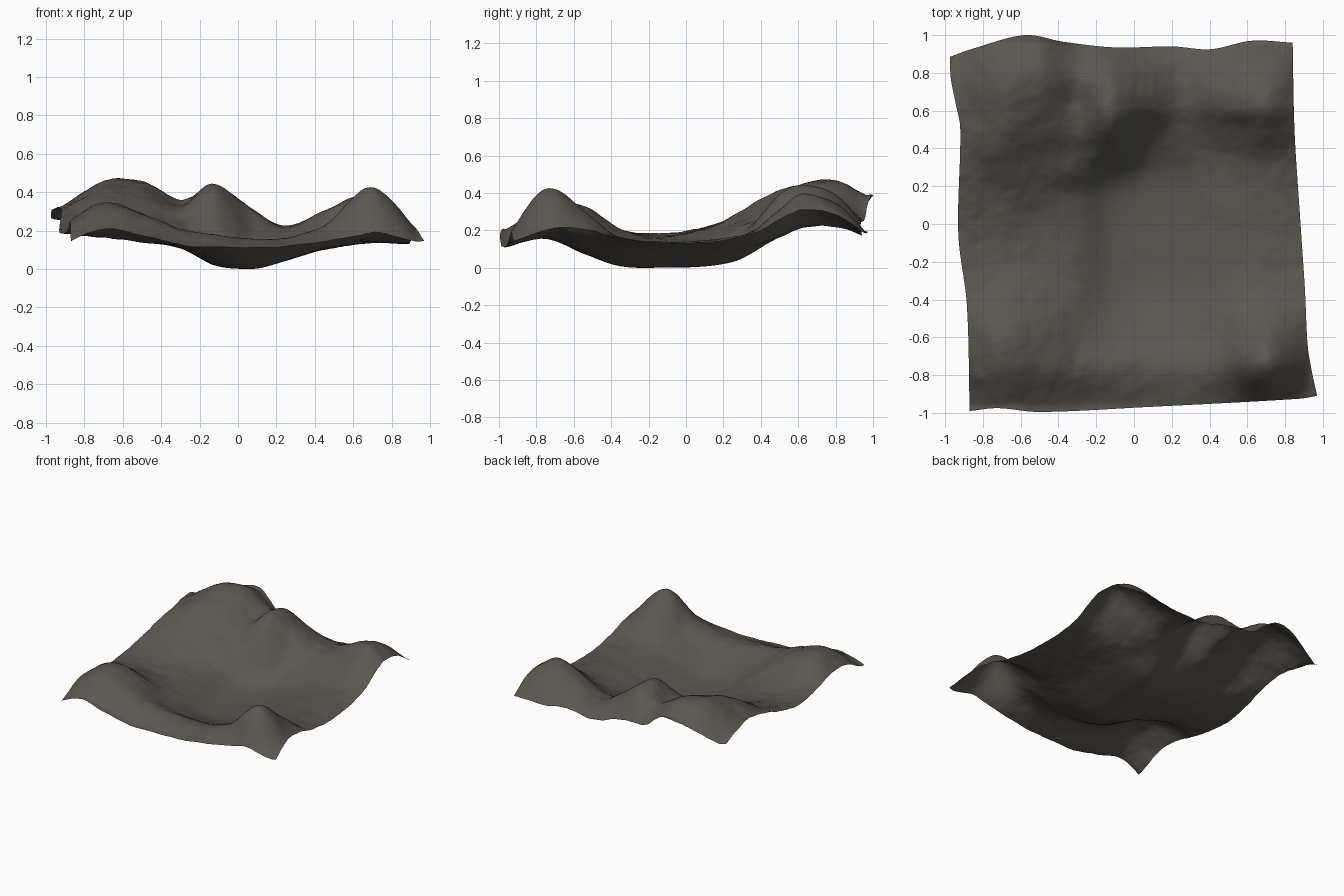
import bpy, bmesh
from mathutils import Vector, noise

N = 150  # grid cells per side


def spline(xs, ys, t):
    """Smooth curve through a few points, held constant past the ends."""
    n = len(xs)
    t = min(max(t, xs[0]), xs[-1])
    i = 0
    while i < n - 2 and t > xs[i + 1]:
        i += 1

    def slope(k):
        a, b = max(k - 1, 0), min(k + 1, n - 1)
        return (ys[b] - ys[a]) / (xs[b] - xs[a])

    h = xs[i + 1] - xs[i]
    s = (t - xs[i]) / h
    s2, s3 = s * s, s * s * s
    return ((2 * s3 - 3 * s2 + 1) * ys[i] + (s3 - 2 * s2 + s) * h * slope(i)
            + (3 * s2 - 2 * s3) * ys[i + 1] + (s3 - s2) * h * slope(i + 1))


# Terrain relief: a coarse set of cross-sections, front to back
X = [-.93, -.70, -.50, -.30, -.12, .08, .25, .45, .70, .93]
PROFILES = {
    -.96: [.12, .21, .17, .13, .115, .11, .12, .14, .155, .13],
    -.75: [.20, .33, .28, .21, .175, .16, .165, .23, .425, .20],
    -.55: [.20, .335, .27, .165, .095, .08, .10, .165, .31, .20],
    -.35: [.19, .21, .175, .125, .04, .01, .05, .115, .165, .155],
    -.10: [.185, .17, .14, .11, .02, .005, .045, .105, .14, .135],
    .15: [.225, .23, .19, .13, .035, .015, .05, .11, .15, .14],
    .27: [.265, .29, .25, .20, .105, .04, .07, .12, .165, .155],
    .38: [.29, .36, .30, .25, .25, .105, .115, .145, .21, .18],
    .50: [.31, .41, .37, .31, .39, .20, .165, .21, .31, .22],
    .62: [.32, .44, .42, .34, .44, .30, .215, .30, .40, .25],
    .80: [.30, .45, .46, .355, .39, .28, .225, .28, .35, .23],
    .96: [.23, .35, .39, .26, .22, .18, .17, .17, .20, .17],
}
Y = list(PROFILES)


def height(x, y):
    z = spline(Y, [spline(X, p, x) for p in PROFILES.values()], y)
    # fine erosion detail, calmer in the basin
    p = Vector((x * 6, y * 6, 3.7))
    return z + noise.fractal(p, 0.9, 2.0, 4) * 0.01 * min(1, z / .2)


# Uneven outline of the sheet
def left(v):
    return spline([0, .3, .5, .8, .87, .94, 1], [-.87, -.885, -.93, -.92, -.945, -.97, -.975], v)


def right(v):
    return spline([0, .06, .14, .3, .5, .75, 1], [.97, .945, .92, .905, .88, .85, .84], v)


def front(u):
    return spline([0, .08, .2, .5, .95, 1], [-.99, -.975, -.995, -.97, -.925, -.91], u)


def back(u):
    return spline([0, .07, .22, .33, .48, .65, .76, .88, 1],
                  [.885, .93, 1.0, .965, .935, .94, .925, .97, .96], u)


# Rock colour
mat = bpy.data.materials.new("dark_rock")
mat.diffuse_color = (.104, .094, .081, 1)

# Terrain sheet
bm = bmesh.new()
rows = []
for j in range(N + 1):
    v = j / N
    row = []
    for i in range(N + 1):
        u = i / N
        x = left(v) + (right(v) - left(v)) * u
        y = front(u) + (back(u) - front(u)) * v
        row.append(bm.verts.new((x, y, height(x, y))))
    rows.append(row)
for j in range(N):
    for i in range(N):
        f = bm.faces.new((rows[j][i], rows[j][i + 1], rows[j + 1][i + 1], rows[j + 1][i]))
        f.smooth = True

# Rest the lowest point on the ground
low = min(w.co.z for w in bm.verts)
for w in bm.verts:
    w.co.z -= low

mesh = bpy.data.meshes.new("terrain")
bm.to_mesh(mesh)
bm.free()
mesh.materials.append(mat)
terrain = bpy.data.objects.new("terrain", mesh)
bpy.context.collection.objects.link(terrain)
